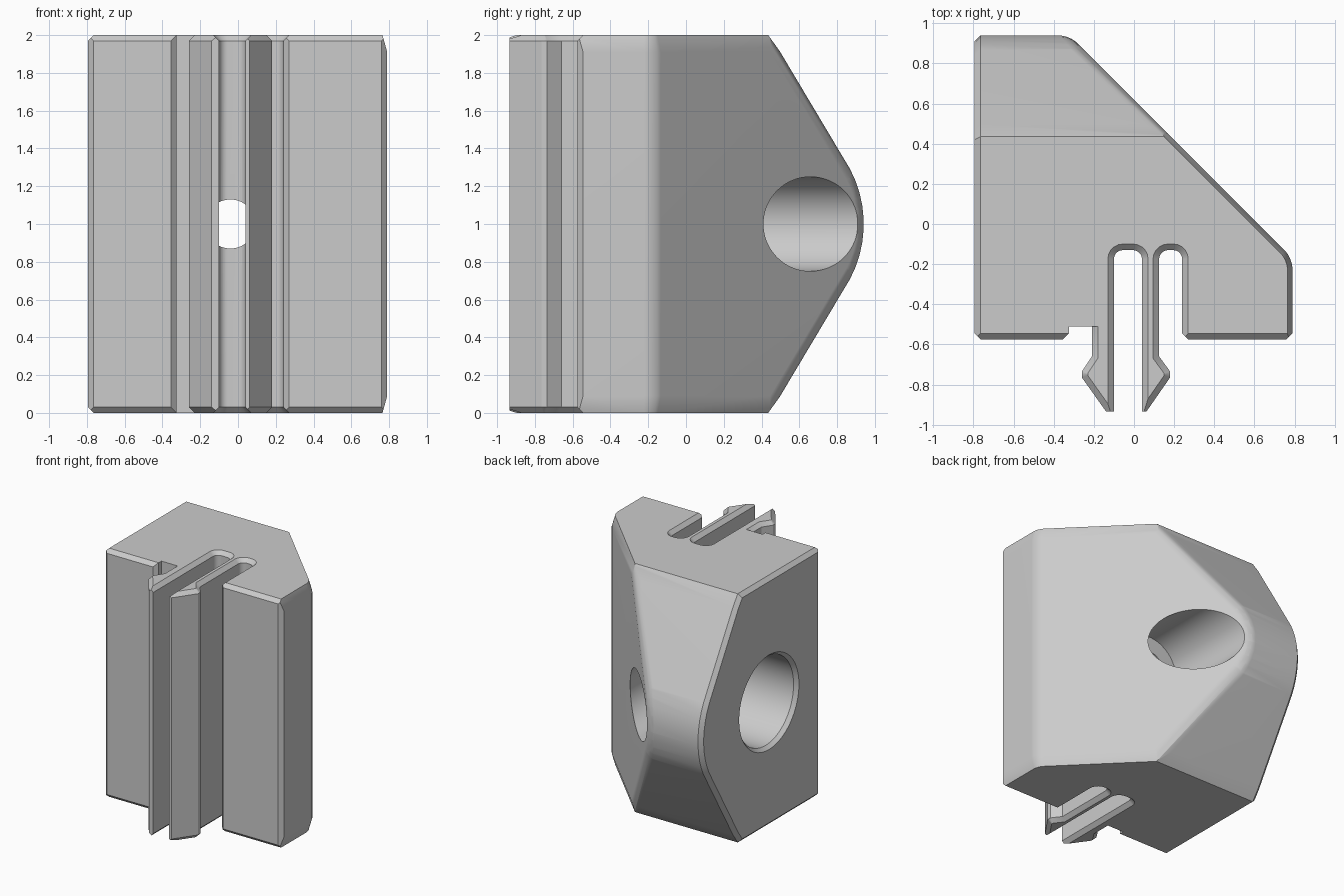
import bpy, bmesh, math
from mathutils import Vector as V

if "Cube" in bpy.data.objects:
    bpy.data.objects.remove(bpy.data.objects["Cube"])

grey = bpy.data.materials.new("light grey plastic")
grey.diffuse_color = (0.6, 0.6, 0.6, 1)
grey.use_nodes = True
grey.node_tree.nodes["Principled BSDF"].inputs["Base Color"].default_value = grey.diffuse_color


def make_object(name, bm):
    bmesh.ops.recalc_face_normals(bm, faces=bm.faces)
    mesh = bpy.data.meshes.new(name)
    bm.to_mesh(mesh)
    bm.free()
    mesh.materials.append(grey)
    ob = bpy.data.objects.new(name, mesh)
    bpy.context.collection.objects.link(ob)
    return ob


def loft(name, rings):
    """Closed solid through rings of equal point count."""
    bm = bmesh.new()
    rows = [[bm.verts.new(p) for p in ring] for ring in rings]
    n = len(rows[0])
    for a, b in zip(rows, rows[1:]):
        for i in range(n):
            j = (i + 1) % n
            bm.faces.new((a[i], a[j], b[j], b[i]))
    bm.faces.new(rows[0])
    bm.faces.new(rows[-1])
    return make_object(name, bm)


# ---- block: convex solid bounded by planes (normal, distance) ----
def plane(n, d):
    n = V(n)
    return n.normalized(), d / n.length


def chamfer(p, q, c=0.03):
    return plane(p[0] + q[0], p[1] + q[1] - c)


def fillet(p, q, r, steps):
    out = []
    for i in range(1, steps + 1):
        t = i / (steps + 1)
        n = p[0] * (1 - t) + q[0] * t
        out.append(plane(n, (1 - t) * (p[1] - r) + t * (q[1] - r) + r * n.length))
    return out


left, right = plane((-1, 0, 0), 0.795), plane((1, 0, 0), 0.79)
front = plane((0, -1, 0), 0.575)
top, bottom = plane((0, 0, 1), 2), plane((0, 0, -1), 0)
diagonal = plane((1, 1, 0), 0.62)

# Back: two slopes joined by a broad arc
back = []
for i in range(-5, 6):
    a = math.radians(30.8 * i / 5)
    n = V((0, math.cos(a), math.sin(a)))
    back.append(plane(n, n.dot(V((0, 0.32, 1))) + 0.62))
lips = [plane((0, 0.09, s * 0.065), 0.09 * 0.435 + s * 0.065 * z) for s, z in ((1, 2), (-1, 0))]

side = [right, diagonal] + fillet(right, diagonal, 0.15, 4)
planes = [left, front, top, bottom] + back + lips + side
for b in back:
    planes += fillet(diagonal, b, 0.15, 3)
# Shallow edge breaks above and below the right and diagonal faces
for n, d in side:
    for s, z in ((1, 2), (-1, 0)):
        planes.append(plane(n * 0.09 + V((0, 0, s * 0.025)), 0.09 * (d - 0.025) + s * 0.025 * z))
planes += [chamfer(front, p) for p in (left, right, top, bottom)]
planes += [chamfer(left, p) for p in [top, bottom] + back + lips]

bm = bmesh.new()
bmesh.ops.create_cube(bm, size=6)
for n, d in planes:
    geom = bm.verts[:] + bm.edges[:] + bm.faces[:]
    res = bmesh.ops.bisect_plane(bm, geom=geom, dist=1e-5, plane_co=n * d,
                                 plane_no=n, clear_outer=True)
    cut = [e for e in res["geom_cut"] if isinstance(e, bmesh.types.BMEdge) and e.is_boundary]
    if len(cut) > 2:
        bmesh.ops.edgeloop_fill(bm, edges=cut)
bmesh.ops.remove_doubles(bm, verts=bm.verts, dist=1e-4)
block = make_object("clip_block", bm)


# ---- cutters that free the two prongs ----
def offset(pts, widths):
    """Move each edge of a counter-clockwise outline outward by its width."""
    lines = []
    for i, p in enumerate(pts):
        q = pts[(i + 1) % len(pts)]
        l = math.hypot(q[0] - p[0], q[1] - p[1])
        nx, ny = (q[1] - p[1]) / l, -(q[0] - p[0]) / l
        lines.append((nx, ny, nx * p[0] + ny * p[1] + widths[i]))
    out = []
    for i in range(len(pts)):
        a, b, c = lines[i - 1]
        d, e, f = lines[i]
        det = a * e - b * d
        out.append(((c * e - b * f) / det, (a * f - c * d) / det))
    return out


def flared_cutter(name, pts, plain_edges=()):
    widths = [0 if i in plain_edges else 0.03 for i in range(len(pts))]
    wide = offset(pts, widths)
    levels = ((-0.1, wide), (0, wide), (0.03, pts), (1.97, pts), (2, wide), (2.1, wide))
    return loft(name, [[V((x, y, z)) for x, y in ring] for z, ring in levels])


def slot_end(x0, x1, y=-0.13, r=0.045, k=5):
    """Rounded blind end of a slot, from the right wall round to the left."""
    pts = []
    for cx, a0 in ((x1 - r, 0), (x0 + r, 90)):
        for i in range(k + 1):
            a = math.radians(a0 + 90 * i / k)
            pts.append((cx + r * math.cos(a), y - r + r * math.sin(a)))
    return pts


def drill(name, profile, cx, cy, axis, n=64):
    """Round cutter about the x or y axis from (position, radius) pairs."""
    rings = []
    for t, r in profile:
        ring = []
        for i in range(n):
            a = 2 * math.pi * i / n
            u, w = r * math.cos(a), 1 + r * math.sin(a)
            ring.append(V((t, cy + u, w)) if axis == "x" else V((cx + u, t, w)))
        rings.append(ring)
    return loft(name, rings)


# Stock that the prongs are cut from
stock = loft("prong_stock", [[V((x, y, z)) for x, y in
             ((-0.3, -0.935), (0.21, -0.935), (0.21, -0.5), (-0.3, -0.5))] for z in (0, 2)])

middle_slot = flared_cutter("middle_slot", [(-0.10, -1.2), (0.04, -1.2)] + slot_end(-0.10, 0.04))
right_slot = flared_cutter("right_slot", [(0.055, -1.2), (0.27, -1.2), (0.27, -0.575), (0.24, -0.545)]
                           + slot_end(0.125, 0.24)
                           + [(0.125, -0.66), (0.18, -0.735), (0.18, -0.765), (0.055, -0.945)],
                           (1, 2))
left_notch = flared_cutter("left_notch", [(-0.355, -1.2), (-0.125, -1.2), (-0.125, -0.955),
                           (-0.26, -0.765), (-0.26, -0.735), (-0.21, -0.66), (-0.21, -0.51),
                           (-0.325, -0.51), (-0.325, -0.545), (-0.355, -0.575)], (6, 7, 8, 9))

# Screw hole with counterbore, and blind socket in the left face
screw_hole = drill("screw_hole", [(-0.18, 0.13), (0.13, 0.13), (0.13, 0.25), (1.3, 0.25)], -0.04, 0, "y")
socket = drill("socket", [(-0.9, 0.38), (-0.795, 0.38), (-0.765, 0.355), (-0.33, 0.355)], 0, 0.08, "x")

bpy.context.view_layer.objects.active = block
block.select_set(True)
for tool, op in ((stock, "UNION"), (middle_slot, "DIFFERENCE"), (right_slot, "DIFFERENCE"),
                 (left_notch, "DIFFERENCE"), (screw_hole, "DIFFERENCE"), (socket, "DIFFERENCE")):
    mod = block.modifiers.new(tool.name, "BOOLEAN")
    mod.operation, mod.solver, mod.object = op, "EXACT", tool
    bpy.ops.object.modifier_apply(modifier=mod.name)
    bpy.data.objects.remove(tool)

# Soft arcs and fillets, crisp chamfers
bpy.ops.object.shade_smooth_by_angle(angle=math.radians(28))
soft = block.modifiers.new("even_shading", "WEIGHTED_NORMAL")
soft.keep_sharp = True
